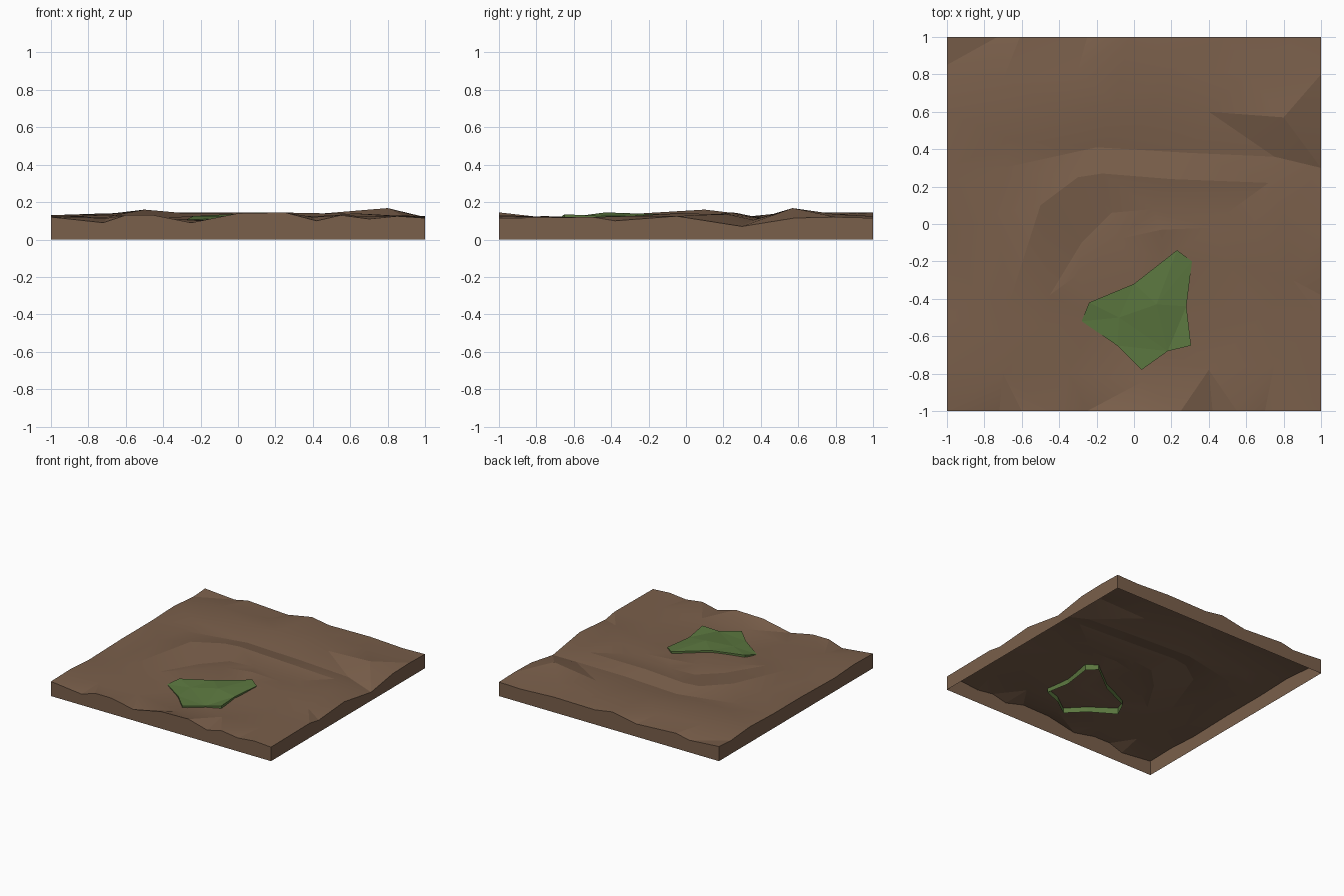
import bpy, bmesh
from mathutils import Vector
from mathutils.geometry import delaunay_2d_cdt

if "Cube" in bpy.data.objects:
    bpy.data.objects.remove(bpy.data.objects["Cube"])


def material(name, rgb):
    m = bpy.data.materials.new(name)
    m.diffuse_color = (*rgb, 1)
    m.use_nodes = True
    m.node_tree.nodes["Principled BSDF"].inputs["Base Color"].default_value = m.diffuse_color
    return m


def sheet(name, lines, points, drop, mat, mode=0):
    """Triangulate 3D polylines and points into a surface, then add a side skirt."""
    pts, edges = [], []
    for line in lines:
        start = len(pts)
        pts += line
        edges += [(i, i + 1) for i in range(start, len(pts) - 1)]
        if mode:
            edges.append((len(pts) - 1, start))
    pts += points
    flat = [Vector(p[:2]) for p in pts]
    vs, _, fs, origin, _, _ = delaunay_2d_cdt(flat, edges, [], mode, 1e-5)
    bm = bmesh.new()
    verts = [bm.verts.new((v.x, v.y, pts[o[0]][2] if o else 0.12))
             for v, o in zip(vs, origin)]
    for f in fs:
        bm.faces.new([verts[i] for i in f])
    bm.normal_update()
    for f in bm.faces:
        if f.normal.z < 0:
            f.normal_flip()
    rim = [e for e in bm.edges if e.is_boundary]
    new = bmesh.ops.extrude_edge_only(bm, edges=rim)["geom"]
    for v in new:
        if isinstance(v, bmesh.types.BMVert):
            v.co.z = drop(v.co.z)
    bmesh.ops.recalc_face_normals(bm, faces=bm.faces)
    bm.normal_update()
    # open shell: make sure the top looks up
    top = [f for f in bm.faces if abs(f.normal.z) > 0.5]
    if sum(f.normal.z for f in top) < 0:
        bmesh.ops.reverse_faces(bm, faces=bm.faces)
    me = bpy.data.meshes.new(name)
    bm.to_mesh(me)
    bm.free()
    me.materials.append(mat)
    ob = bpy.data.objects.new(name, me)
    bpy.context.collection.objects.link(ob)
    return ob


# Edge profiles of the ground tile
front = [(-1, .12), (-.72, .09), (-.6, .13), (-.45, .13), (-.25, .09), (0, .14),
         (.25, .145), (.42, .1), (.55, .13), (.7, .11), (.85, .125), (1, .115)]
back = [(-1, .12), (-.73, .1), (-.61, .125), (-.25, .105), (-.03, .145),
        (.13, .12), (.5, .125), (.8, .11), (1, .115)]
right = [(-.5, .12), (-.38, .1), (-.05, .125), (.8, .12)]
left = [(-.75, .125), (-.5, .11), (-.07, .12), (.85, .11)]
border = ([(x, -1, z) for x, z in front] + [(x, 1, z) for x, z in back]
          + [(1, y, z) for y, z in right] + [(-1, y, z) for y, z in left])

# Curved ridges and furrows
back_ridge = [(-1, .6, .13), (-.65, .45, .135), (-.4, .64, .145), (-.1, .64, .145),
              (.1, .57, .14), (.4, .6, .135), (.8, .57, .168), (1, .58, .115)]
back_furrow = [(-1, .3, .12), (-.7, .3, .12), (-.2, .41, .113), (.3, .38, .115),
               (.75, .36, .105), (1, .3, .07)]
mid_ridge = [(-.7, -.6, .12), (-.66, -.4, .13), (-.5, .1, .16), (-.3, .25, .142),
             (-.17, .27, .142), (.2, .24, .145), (.72, .22, .135)]
mid_furrow = [(-.45, -.38, .11), (-.28, -.1, .112), (-.12, .06, .117), (.1, .08, .12),
              (.5, .06, .12)]
inner_ridge = [(-.3, -.27, .122), (-.08, -.08, .133), (.15, -.03, .135),
               (.42, -.02, .12)]
side_ridge = [(.32, -.4, .11), (.5, -.2, .128), (.62, -.05, .14), (.8, .05, .13)]
bumps = [(-.84, -.38, .1), (-.75, .05, .13), (-.48, -.55, .118), (-.7, .77, .14),
         (.2, .82, .135), (-.3, .82, .125), (.6, .8, .135), (.68, -.5, .115),
         (.85, -.3, .125), (.75, -.75, .122), (.4, -.78, .12), (.05, -.84, .1),
         (-.35, -.8, .108), (-.2, -.5, .1), (.1, -.45, .117), (.15, -.2, .12),
         (-.7, -.8, .115), (.28, -.6, .112), (.1, -.66, .095)]
ground = sheet("ground_tile",
               [back_ridge, back_furrow, mid_ridge, mid_furrow, inner_ridge, side_ridge],
               border + bumps, lambda z: 0, material("soil", (.195, .115, .07)))

# Grass patch lying on the ground
outline = [(-.28, -.52, .105), (-.24, -.42, .125), (0, -.32, .138), (.23, -.14, .135),
           (.31, -.2, .128), (.28, -.44, .125), (.305, -.65, .135), (.18, -.68, .112),
           (.04, -.78, .112), (-.09, -.65, .112)]
grass = sheet("grass_patch", [outline], [(.12, -.43, .145), (-.08, -.5, .125)],
              lambda z: z - .055, material("grass", (.105, .185, .05)), 1)

# Soft shading on the soil, crisp facets on the grass
bpy.ops.object.select_all(action='DESELECT')
ground.select_set(True)
bpy.context.view_layer.objects.active = ground
bpy.ops.object.shade_smooth_by_angle(angle=0.2)
